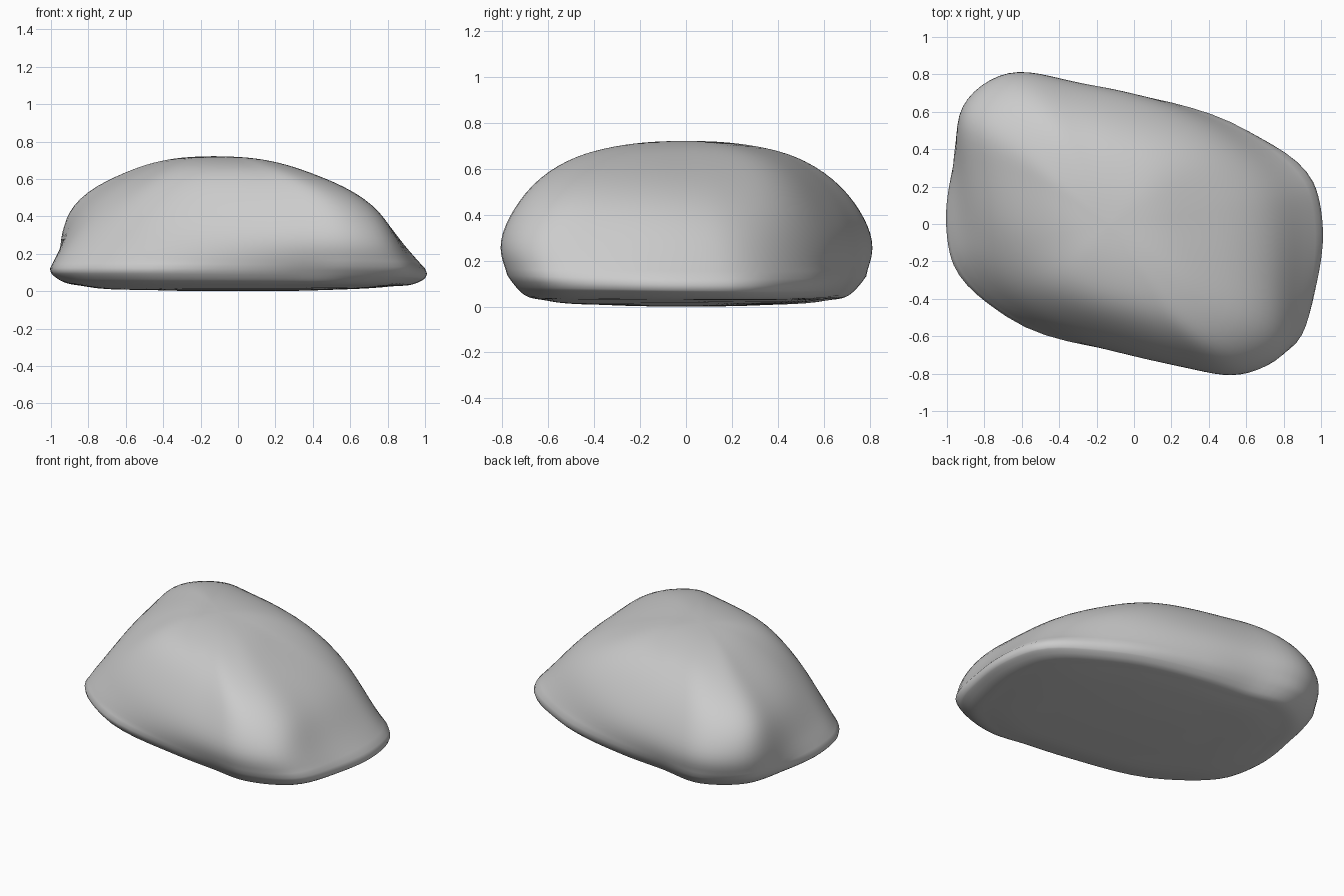
import bpy, bmesh
from mathutils import Vector

if "Cube" in bpy.data.objects:
    bpy.data.objects.remove(bpy.data.objects["Cube"])

# Outlines of the boulder, counter-clockwise from the +x tip
EDGE = [(1, 0), (.95, .22), (.6, .49), (0, .665), (-.3, .70), (-.63, .74), (-.87, .585), (-.96, .3),
        (-1, 0), (-.96, -.22), (-.68, -.49), (0, -.68), (.3, -.715), (.57, -.74), (.86, -.6), (.97, -.3)]
LOW = [(.88, 0), (.84, .2), (.57, .465), (0, .7), (-.32, .765), (-.68, .825), (-.93, .64), (-.945, .3),
       (-.93, 0), (-.88, -.2), (-.62, -.475), (0, -.71), (.28, -.775), (.57, -.82), (.82, -.69), (.875, -.35)]
SHOULDER = [(.7, 0), (.65, .17), (.45, .42), (-.05, .62), (-.33, .69), (-.64, .745), (-.89, .58), (-.86, .3),
            (-.79, 0), (-.71, -.17), (-.53, -.41), (0, -.63), (.24, -.69), (.52, -.74), (.72, -.59), (.73, -.3)]
CROWN = [(.31, 0), (.29, .1), (.2, .31), (-.1, .45), (-.28, .49), (-.46, .52), (-.6, .4), (-.57, .22),
         (-.51, 0), (-.46, -.12), (-.36, -.32), (0, -.47), (.12, -.495), (.26, -.52), (.37, -.42), (.36, -.2)]


def ring(outline, z, s=1, cx=0, tilt=0):
    return [Vector((cx + (x - cx) * s, y * s, z - tilt * (x + y))) for x, y in outline]


def segment(p, q, r, s, t):
    """Chord-length cubic between q and r."""
    a, b, c = (max((v - u).length, 1e-5) for u, v in ((p, q), (q, r), (r, s)))
    m = ((q - p) / a * b + (r - q) / b * a) / (a + b) * b
    n = ((r - q) / b * c + (s - r) / c * b) / (b + c) * b
    return ((2*t**3 - 3*t*t + 1) * q + (t**3 - 2*t*t + t) * m
            + (3*t*t - 2*t**3) * r + (t**3 - t*t) * n)


def smooth_ring(pts, k=6):
    n = len(pts)
    return [segment(pts[i-1], pts[i], pts[(i+1) % n], pts[(i+2) % n], j / k)
            for i in range(n) for j in range(k)]


rings = [smooth_ring(r) for r in (
    ring(EDGE, .006, .45), ring(EDGE, .026, .82), ring(EDGE, .05, .95, 0, .008),
    ring(EDGE, .085, 1, 0, .015), ring(LOW, .25), ring(SHOULDER, .45),
    ring(CROWN, .638), ring(CROWN, .705, .53, -.13))]
bottom, top = Vector((0, 0, 0)), Vector((-.13, 0, .722))

# Skin the outlines with smooth vertical profiles
bm = bmesh.new()
vb, vt = bm.verts.new(bottom), bm.verts.new(top)
columns = []
K = 6
for i in range(len(rings[0])):
    prof = [bottom] + [r[i] for r in rings] + [top]
    f, l = prof[1], prof[-2]
    prof = [Vector((-f.x, -f.y, f.z))] + prof + [Vector((2*top.x - l.x, -l.y, l.z))]
    pts = [segment(*prof[s:s+4], j / K) for s in range(len(prof) - 3) for j in range(K)]
    columns.append([bm.verts.new(p) for p in pts[1:]])
for i, b in enumerate(columns):
    a = columns[i-1]
    bm.faces.new((vb, b[0], a[0]))
    bm.faces.new((vt, a[-1], b[-1]))
    for j in range(len(a) - 1):
        bm.faces.new((a[j], b[j], b[j+1], a[j+1]))

# Even out the small ripples between outlines
side = [v for c in columns for v in c if v.co.z > .14]
for _ in range(10):
    bmesh.ops.smooth_vert(bm, verts=side, factor=.5, use_axis_x=True, use_axis_y=True, use_axis_z=True)
bmesh.ops.recalc_face_normals(bm, faces=bm.faces[:])
for f in bm.faces:
    f.smooth = True

mesh = bpy.data.meshes.new("boulder")
bm.to_mesh(mesh)
bm.free()
bpy.context.collection.objects.link(bpy.data.objects.new("boulder", mesh))
